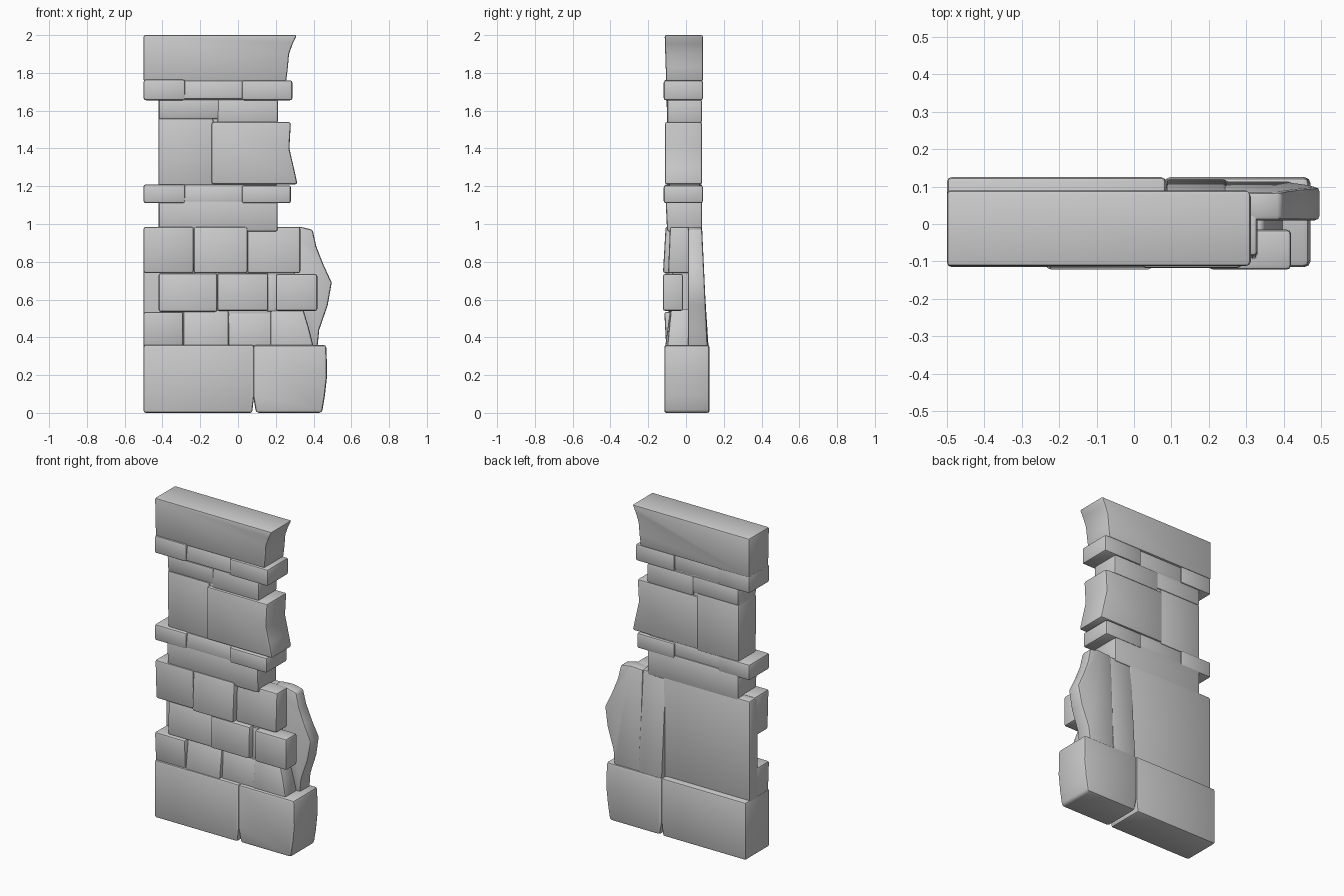
import bpy, bmesh, math

if "Cube" in bpy.data.objects:
    bpy.data.objects.remove(bpy.data.objects["Cube"])


def stone(name, outline, y0, y1, bevel=0.012, y1_low=None, y0_low=None):
    """Rounded prism from an x-z outline; *_low tilts the front/back toward the bottom."""
    bm = bmesh.new()
    zs = [p[1] for p in outline]
    lo, hi = min(zs), max(zs)

    def lerp(top, low, z):
        return top if low is None else low + (top - low) * (z - lo) / (hi - lo)

    front = [bm.verts.new((x, lerp(y0, y0_low, z), z)) for x, z in outline]
    back = [bm.verts.new((x, lerp(y1, y1_low, z), z)) for x, z in outline]
    n = len(outline)
    bm.faces.new(front)
    bm.faces.new(back[::-1])
    for i in range(n):
        j = (i + 1) % n
        bm.faces.new((front[i], back[i], back[j], front[j]))
    bmesh.ops.recalc_face_normals(bm, faces=bm.faces)
    sharp = [e for e in bm.edges if e.calc_face_angle(0) > math.radians(35)]
    bmesh.ops.bevel(bm, geom=sharp, offset=bevel, segments=2, profile=0.5,
                    affect='EDGES', clamp_overlap=True)
    me = bpy.data.meshes.new(name)
    bm.to_mesh(me)
    bm.free()
    ob = bpy.data.objects.new(name, me)
    bpy.context.collection.objects.link(ob)
    bpy.ops.object.select_all(action='DESELECT')
    ob.select_set(True)
    bpy.context.view_layer.objects.active = ob
    bpy.ops.object.shade_smooth_by_angle(angle=math.radians(40))
    return ob


def block(name, x0, x1, z0, z1, y0, y1, **kw):
    return stone(name, [(x0, z0), (x1, z0), (x1, z1), (x0, z1)], y0, y1, **kw)


# Base: two large stones meeting at a crack
stone("base_left", [(-.5, 0), (.075, 0), (.085, .09), (.085, .36), (-.5, .36)], -.115, .125)
stone("base_right", [(.095, 0), (.445, 0), (.46, .09), (.472, .2), (.468, .36),
                     (.08, .36), (.08, .09)], -.115, .125, bevel=.016)

# Back of the lower wall: flat panel, sloping strip, broken edge slab
block("back_panel", -.5, .10, .34, .98, .0, .085)
block("back_strip", .085, .25, .34, .98, .0, .078, y1_low=.12)
stone("broken_edge", [(.24, .34), (.42, .34), (.43, .44), (.475, .57), (.496, .69),
                      (.45, .79), (.415, .88), (.395, .97), (.33, .985), (.24, .98)],
      .01, .085, y1_low=.115)
block("wall_core", -.40, .30, .34, .97, -.075, .06)

# Lower brick courses: x0, x1, z0, z1, front y, front y at the bottom
bricks = [
    (-.50, -.29, .35, .535, -.115, -.105),
    (-.29, -.05, .35, .545, -.085, -.11),
    (-.05, .18, .35, .53, -.08, -.095),
    (-.42, -.11, .535, .74, -.09, -.1),
    (-.11, .16, .54, .74, -.115, -.118),
    (.15, .21, .535, .73, -.08, -.085),
    (-.50, -.235, .74, .985, -.11, -.1),
    (-.235, .05, .74, .985, -.108, -.122),
    (.05, .33, .74, .985, -.085, -.095),
]
for i, (x0, x1, z0, z1, y, yl) in enumerate(bricks):
    block(f"brick_{i}", x0, x1, z0, z1, y, .03, y0_low=yl)
stone("brick_corner", [(.17, .35), (.4, .35), (.375, .45), (.345, .55), (.17, .55)],
      -.08, .02, y0_low=-.1)
block("brick_jutting", .20, .42, .54, .735, -.122, -.015)

# Upper column shaft and its footing course
block("column_foot", -.42, .21, .96, 1.13, -.108, .085, y0_low=-.1)
block("column_shaft", -.42, .205, 1.15, 1.7, -.09, .075)
block("shaft_left_stone", -.422, -.13, 1.2, 1.56, -.1, .082, y0_low=-.094)
block("shaft_top_left", -.42, -.1, 1.555, 1.66, -.105, .083, y0_low=-.097)
block("shaft_top_right", -.11, .212, 1.535, 1.66, -.1, .085)
stone("shaft_right_stone", [(-.14, 1.21), (.315, 1.21), (.295, 1.3), (.272, 1.4),
                            (.28, 1.54), (-.14, 1.54)], -.112, .085)

# Lower and upper trim bands, each with proud end stones and a recessed middle
for name, z0, z1, r in (("lower_band", 1.11, 1.21, .28), ("upper_band", 1.655, 1.765, .288)):
    block(name + "_left", -.5, -.28, z0, z1, -.115, .087)
    block(name + "_middle", -.3, .04, z0 + .005, z1, -.1, .078, y0_low=-.11)
    block(name + "_right", .02, r, z0, z1 - .005, -.118, .09)

# Capital with a chipped right end
stone("capital", [(-.5, 1.755), (.255, 1.755), (.264, 1.83), (.27, 1.9), (.29, 1.955),
                  (.312, 2.0), (-.5, 2.0)], -.113, .09, bevel=.01, y0_low=-.105)
